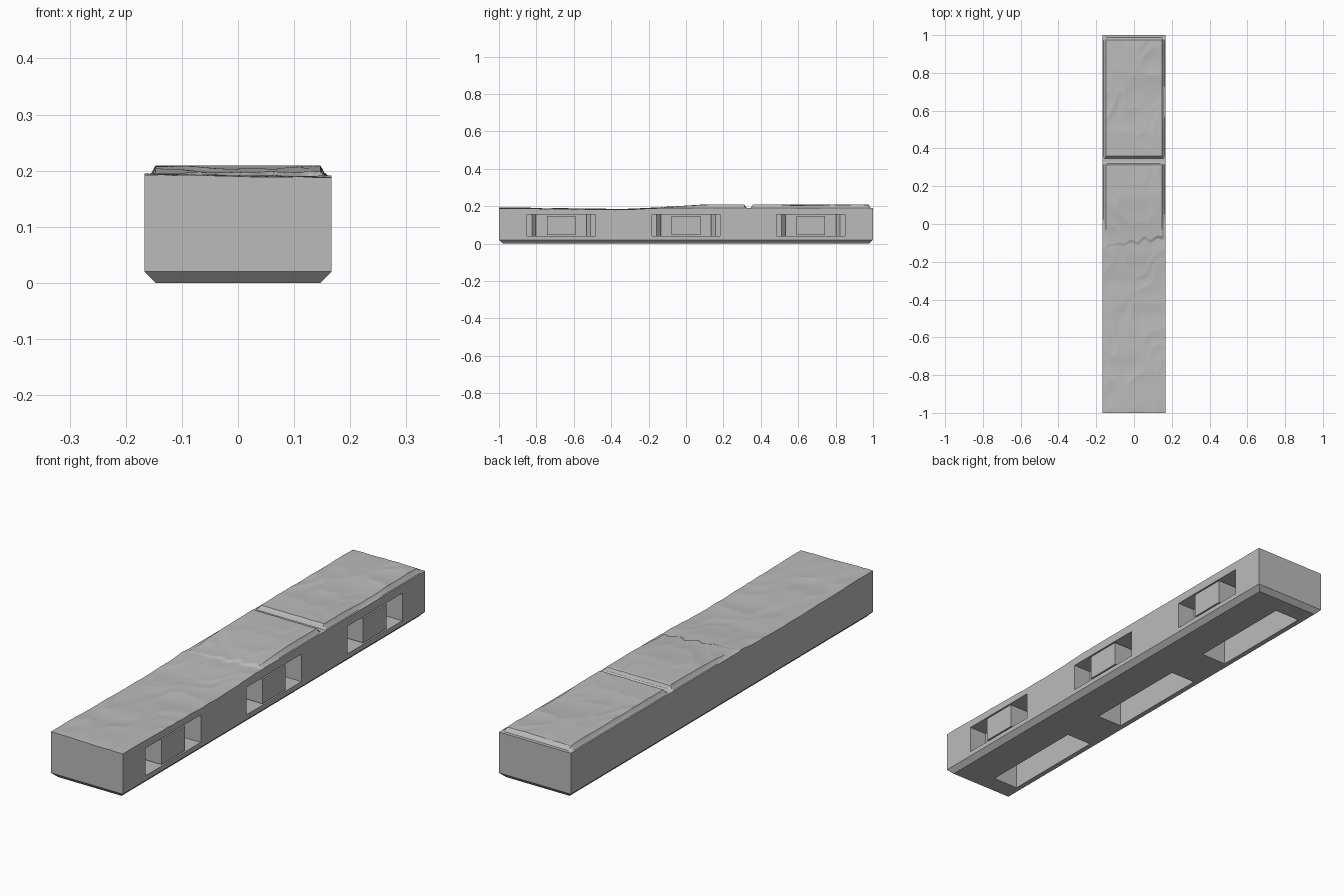
import bpy, bmesh, math
from mathutils import Vector, noise

cube = bpy.data.objects.get("Cube")
if cube:
    bpy.data.objects.remove(cube, do_unlink=True)

HW, HL, CH = 0.167, 1.0, 0.02      # half width, half length, bottom chamfer
NX, NY = 50, 300                   # resolution of the stone surface

stone = bpy.data.materials.new("stone_grey")
stone.use_nodes = True
GREY = (0.5, 0.5, 0.5, 1)
stone.diffuse_color = GREY
stone.node_tree.nodes["Principled BSDF"].inputs["Base Color"].default_value = GREY


def clamp(v):
    return max(0.0, min(1.0, v))


def smooth(a, b, v):
    t = clamp((v - a) / (b - a))
    return t * t * (3 - 2 * t)


def ripple(x, y, scale, seed):
    # Sharp-crested, warped ridges like split slate
    warp = noise.noise(Vector((x * 9, y * 5, seed)))
    n = noise.noise(Vector((x * scale + warp, y * scale * 0.8, seed + 3)))
    return 1 - 2 * abs(n)


def height(x, y):
    # Worn rubble, rising gently toward the slabs
    rough = 0.184 + 0.006 * smooth(-0.4, -1, y) + 0.008 * smooth(-0.32, -0.1, y)
    rough += 0.003 * (ripple(x, y, 9, 2) - 0.5) - 0.012 * x
    # Paving slabs with bevelled rims and a jagged broken front edge
    crack = -0.1 + 0.16 * x + 0.022 * noise.noise(Vector((x * 28, 4, 1)))
    side = 0.157 - abs(x)
    rear = min(side, y - 0.347, 0.987 - y)
    front = min(side, y - crack, 0.322 - y)
    mask = clamp(max(rear, front) / 0.01)
    slab = 0.197 + 0.011 * smooth(-0.1, 0.12, y) + 0.003 * (ripple(x, y, 8, 7) - 0.5)
    slab -= 0.006 * math.exp(-((y - 0.63) / 0.1) ** 2) * smooth(-0.1, 0.15, x)
    rim = 0.191
    ground = rough + (rim - rough) * smooth(crack - 0.01, crack + 0.02, y)
    return ground + (min(slab, 0.21) - ground) * mask


def add_object(name, bm):
    bmesh.ops.recalc_face_normals(bm, faces=bm.faces)
    mesh = bpy.data.meshes.new(name)
    bm.to_mesh(mesh)
    bm.free()
    mesh.materials.append(stone)
    obj = bpy.data.objects.new(name, mesh)
    bpy.context.collection.objects.link(obj)
    return obj


def prism(bm, outline, z0, z1):
    # Vertical prism from a plan outline
    low = [bm.verts.new((x, y, z0)) for x, y in outline]
    high = [bm.verts.new((x, y, z1)) for x, y in outline]
    bm.faces.new(low)
    bm.faces.new(high)
    for i in range(len(low)):
        j = (i + 1) % len(low)
        bm.faces.new((low[i], low[j], high[j], high[i]))


def rect(x0, x1, y0, y1):
    return [(x0, y0), (x1, y0), (x1, y1), (x0, y1)]


# Floor tile: stone surface, plain walls and chamfered foot
bm = bmesh.new()
grid = []
for j in range(NY + 1):
    y = -HL + 2 * HL * j / NY
    row = []
    for i in range(NX + 1):
        x = -HW + 2 * HW * i / NX
        row.append(bm.verts.new((x, y, height(x, y))))
    grid.append(row)
for j in range(NY):
    for i in range(NX):
        bm.faces.new((grid[j][i], grid[j][i + 1], grid[j + 1][i + 1], grid[j + 1][i]))
corners = rect(-HW, HW, -HL, HL)
waist = [bm.verts.new((x, y, CH)) for x, y in corners]
foot = [bm.verts.new((x - math.copysign(CH, x), y - math.copysign(CH, y), 0)) for x, y in corners]
edges = [grid[0], [r[-1] for r in grid], grid[-1][::-1], [r[0] for r in grid][::-1]]
for k, edge in enumerate(edges):
    n = (k + 1) % 4
    bm.faces.new(edge + [waist[n], waist[k]])
    bm.faces.new((waist[k], waist[n], foot[n], foot[k]))
bm.faces.new(foot)
tile = add_object("floor_tile", bm)

# Connector sockets on the left wall and slots underneath
CENTRES = (-0.667, 0, 0.667)
sockets, slots, blocks = bmesh.new(), bmesh.new(), bmesh.new()
for c in CENTRES:
    half = [(0.2, 0.182), (0.085, 0.182), (0.085, 0.157), (0.06, 0.135), (0.035, 0.135)]
    outline = [(x, c + h) for x, h in half] + [(x, c - h) for x, h in reversed(half)]
    prism(sockets, outline, 0.04, 0.155)
    prism(slots, rect(-0.125, -0.007, c - 0.235, c + 0.235), -0.05, 0.14)
    prism(blocks, rect(0.03, HW, c - 0.077, c + 0.077), 0.046, 0.149)

for name, cutter_bm in (("socket_cutter", sockets), ("slot_cutter", slots)):
    cutter = add_object(name, cutter_bm)
    mod = tile.modifiers.new(name, "BOOLEAN")
    mod.operation = "DIFFERENCE"
    mod.solver = "EXACT"
    mod.object = cutter
    bpy.context.view_layer.objects.active = tile
    bpy.ops.object.modifier_apply(modifier=name)
    bpy.data.objects.remove(cutter, do_unlink=True)

# Support blocks standing in the sockets
add_object("socket_blocks", blocks)

bpy.ops.object.select_all(action="DESELECT")
tile.select_set(True)
bpy.context.view_layer.objects.active = tile
bpy.ops.object.shade_smooth_by_angle(angle=math.radians(30))
